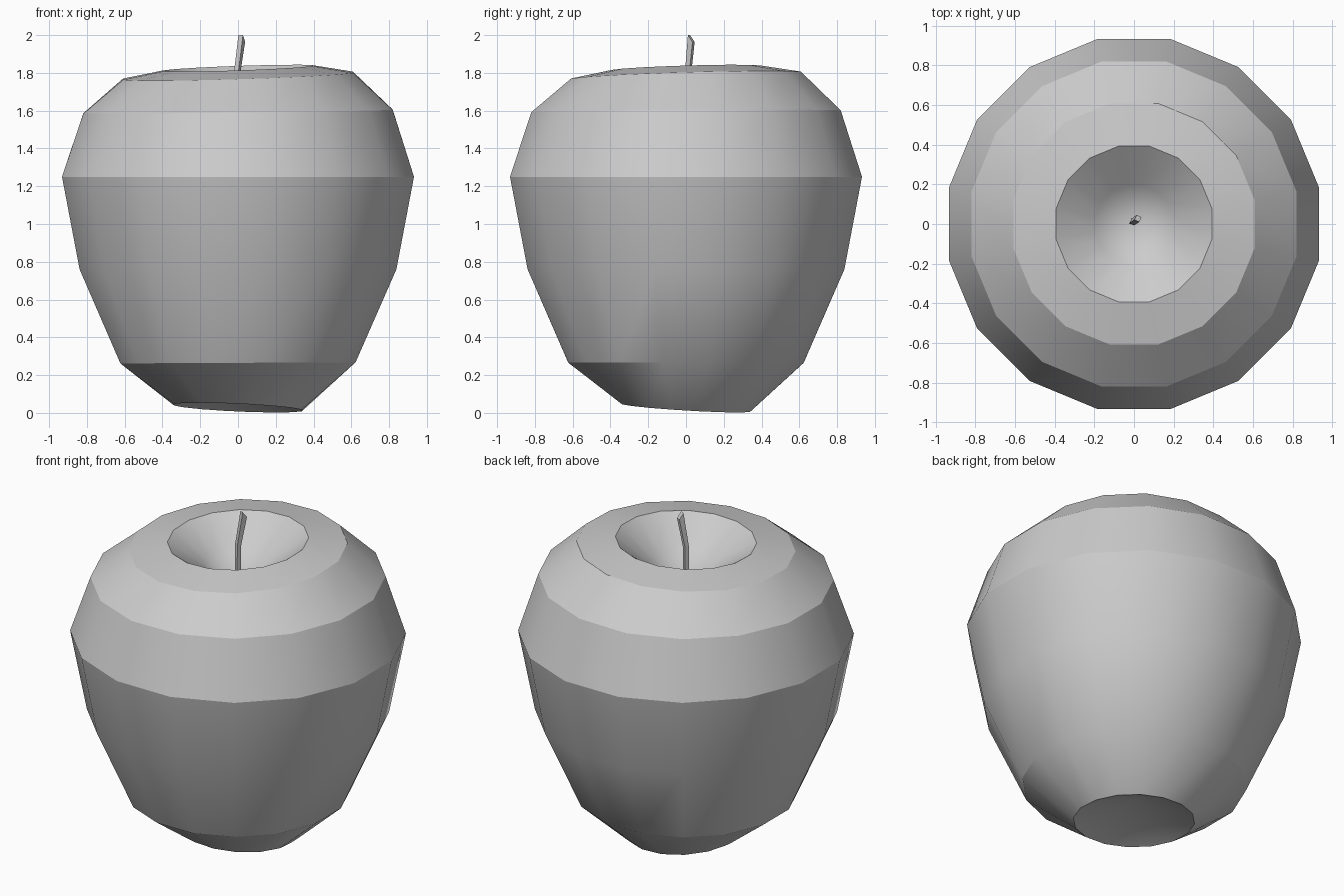
import bpy, bmesh, math
from mathutils import Vector

default = bpy.data.objects.get("Cube")
if default:
    bpy.data.objects.remove(default, do_unlink=True)

SIDES = 16


def material(name, colour):
    m = bpy.data.materials.new(name)
    m.use_nodes = True
    m.diffuse_color = colour
    m.node_tree.nodes["Principled BSDF"].inputs["Base Color"].default_value = colour
    return m


grey = material("plain grey", (0.6, 0.6, 0.6, 1))


def finish(name, bm, angle):
    bmesh.ops.recalc_face_normals(bm, faces=bm.faces)
    mesh = bpy.data.meshes.new(name)
    bm.to_mesh(mesh)
    bm.free()
    mesh.materials.append(grey)
    obj = bpy.data.objects.new(name, mesh)
    bpy.context.collection.objects.link(obj)
    bpy.ops.object.select_all(action="DESELECT")
    obj.select_set(True)
    bpy.context.view_layer.objects.active = obj
    bpy.ops.object.shade_smooth_by_angle(angle=math.radians(angle))
    return obj


def bridge(bm, rings):
    for low, high in zip(rings, rings[1:]):
        n = len(low)
        for i in range(n):
            j = (i + 1) % n
            bm.faces.new((low[i], low[j], high[j], high[i]))


def fan(bm, ring, point):
    tip = bm.verts.new(point)
    for a, b in zip(ring, ring[1:] + ring[:1]):
        bm.faces.new((a, b, tip))


# Fruit body: slightly tilted rings as radius, height, tilt along x, tilt along y
profile = [
    (0.345, 0.028, -0.045, -0.06),
    (0.635, 0.265, 0.005, 0.0),
    (0.855, 0.76, 0.0, 0.0),
    (0.95, 1.25, 0.0, 0.0),
    (0.835, 1.595, 0.012, 0.006),
    (0.62, 1.785, 0.03, 0.03),
    (0.40, 1.825, 0.035, 0.03),
    (0.20, 1.68, 0.0, 0.0),
]
bm = bmesh.new()
rings = []
for r, z, tx, ty in profile:
    ring = []
    for i in range(SIDES):
        a = 2 * math.pi * (i + 0.5) / SIDES
        x, y = r * math.cos(a), r * math.sin(a)
        ring.append(bm.verts.new((x, y, z + tx * x + ty * y)))
    rings.append(ring)
bridge(bm, rings)
fan(bm, rings[0], (0, 0, 0.15))
fan(bm, rings[-1], (0, 0, 1.53))
finish("apple_body", bm, 25)

# Stem: bent four-sided stalk with a slanted end
bm = bmesh.new()
rings = []
for x, y, z, r, slant in [(-0.008, 0.01, 1.5, 0.018, 0),
                          (-0.006, 0.01, 1.79, 0.018, 0),
                          (0.02, 0.028, 1.982, 0.019, 0.018)]:
    ring = []
    for i in range(4):
        a = math.radians(20) + i * math.pi / 2
        d = Vector((math.cos(a), math.sin(a), 0)) * r
        d.z = -slant * math.cos(a - math.radians(65)) * 1.4
        ring.append(bm.verts.new(Vector((x, y, z)) + d))
    rings.append(ring)
bridge(bm, rings)
bm.faces.new(rings[0])
bm.faces.new(rings[-1])
finish("stem", bm, 20)
